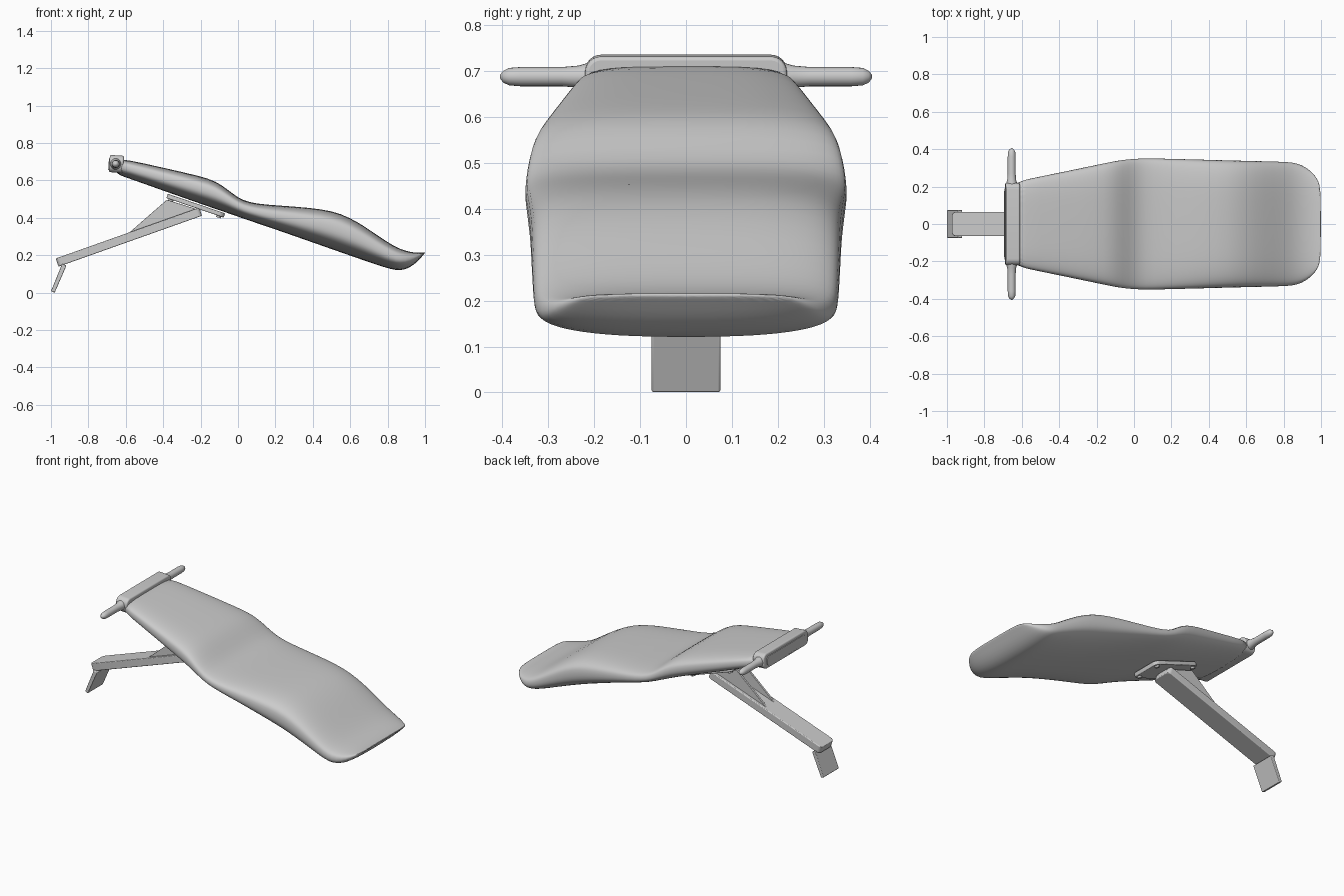
import bpy, bmesh, math
from mathutils import Vector, Matrix

cube = bpy.data.objects.get("Cube")
if cube:
    bpy.data.objects.remove(cube, do_unlink=True)

GREY = (0.6, 0.6, 0.6, 1)
grey = bpy.data.materials.new("light grey")
grey.use_nodes = True
grey.diffuse_color = GREY
grey.node_tree.nodes["Principled BSDF"].inputs["Base Color"].default_value = GREY


def finish(bm, name, bevel=0, subsurf=0, segments=3, angle=35):
    bmesh.ops.recalc_face_normals(bm, faces=bm.faces)
    mesh = bpy.data.meshes.new(name)
    bm.to_mesh(mesh)
    bm.free()
    mesh.materials.append(grey)
    ob = bpy.data.objects.new(name, mesh)
    bpy.context.collection.objects.link(ob)
    if bevel:
        mod = ob.modifiers.new("Bevel", "BEVEL")
        mod.width, mod.segments, mod.limit_method = bevel, segments, "ANGLE"
    if subsurf:
        mod = ob.modifiers.new("Subdivision", "SUBSURF")
        mod.levels = mod.render_levels = subsurf
    bpy.ops.object.select_all(action="DESELECT")
    ob.select_set(True)
    bpy.context.view_layer.objects.active = ob
    bpy.ops.object.shade_smooth_by_angle(angle=math.radians(angle))
    return ob


def loft(bm, rings):
    loops = [[bm.verts.new(p) for p in ring] for ring in rings]
    n = len(loops[0])
    for a, b in zip(loops, loops[1:]):
        for i in range(n):
            j = (i + 1) % n
            bm.faces.new((a[i], a[j], b[j], b[i]))
    bm.faces.new(loops[0])
    bm.faces.new(loops[-1])


def prism(name, outline, y0, y1, bevel=0.004):
    """Side outline in x and z, drawn out across y."""
    bm = bmesh.new()
    loft(bm, [[(x, y, z) for x, z in outline] for y in (y0, y1)])
    return finish(bm, name, bevel)


def rounded_slab(name, outline_size, radius, depth, matrix, bevel):
    """Rounded rectangle in local x and y, extruded along local z."""
    w, h = outline_size
    ring = []
    for k, (sx, sy) in enumerate(((1, 1), (-1, 1), (-1, -1), (1, -1))):
        for s in range(7):
            a = math.pi / 2 * (k + s / 6)
            ring.append((sx * (w - radius) + radius * math.cos(a),
                         sy * (h - radius) + radius * math.sin(a)))
    bm = bmesh.new()
    loft(bm, [[matrix @ Vector((x, y, z)) for x, y in ring] for z in (-depth, depth)])
    return finish(bm, name, bevel)


def revolve_y(name, profile, centre, sides=20):
    """Round part along y; profile holds (y, radius)."""
    bm = bmesh.new()
    loft(bm, [[(centre[0] + r * math.cos(t), y, centre[1] + r * math.sin(t))
               for t in (2 * math.pi * i / sides for i in range(sides))] for y, r in profile])
    return finish(bm, name, angle=50)


# Padded body: x, top, bottom, half width
SECTIONS = [
    (-0.66, .715, .635, .215), (-0.6, .713, .617, .235), (-0.4, .668, .545, .275),
    (-0.2, .623, .475, .317), (-0.12, .597, .447, .334), (-0.06, .555, .427, .344),
    (0, .507, .406, .35), (.06, .482, .385, .352), (.15, .47, .355, .351),
    (.3, .461, .303, .347), (.45, .447, .25, .343), (.55, .424, .215, .34),
    (.65, .373, .18, .338), (.75, .303, .146, .335), (.82, .257, .124, .333),
    (.87, .232, .117, .327), (.92, .217, .133, .305), (.96, .213, .166, .27),
    (.985, .214, .195, .235), (1.0, .217, .21, .19)]


def section(x, top, bottom, half, sides=32):
    mid, ring = top * 0.52 + bottom * 0.48, []
    for i in range(sides):
        a = 2 * math.pi * i / sides
        c, s = math.cos(a), math.sin(a)
        power = 0.55 if s > 0 else 0.8
        y = half * math.copysign(abs(c) ** power, c)
        reach = top - mid if s > 0 else mid - bottom
        ring.append((x, y, mid + reach * math.copysign(abs(s) ** power, s)))
    return ring


bm = bmesh.new()
loft(bm, [section(*s) for s in SECTIONS])
finish(bm, "padded_body", subsurf=1, angle=60)

# Head cap with a recessed-looking back panel
tilt = Matrix.Rotation(math.radians(4), 4, "Y")
facing = Matrix(((0, 0, 1, 0), (1, 0, 0, 0), (0, 1, 0, 0), (0, 0, 0, 1)))
cap_at = Matrix.Translation((-0.65, 0, .688))
rounded_slab("head_cap", (.22, .046), .035, .038, cap_at @ tilt @ facing, .008)
panel_at = Matrix.Translation((-0.688, 0, .686))
rounded_slab("head_cap_panel", (.19, .03), .025, .004, panel_at @ tilt @ facing, .002)

# Tapered handles either side of the cap
GRIP = [(.17, .034), (.21, .031), (.235, .024), (.27, .021), (.36, .021), (.385, .019),
        (.398, .013), (.405, .004)]
for side, s in (("left", 1), ("right", -1)):
    revolve_y(side + "_handle", [(s * y, r) for y, r in GRIP], (-0.654, .688))

# Mounting plate with bolts beneath the body
slope = Matrix.Rotation(math.atan(.342), 4, "Y")
plate_at = Matrix.Translation((-0.226, 0, .465)) @ slope
rounded_slab("mounting_plate", (.162, .1), .03, .012, plate_at, .004)
for sx in (-1, 1):
    for sy in (-1, 1):
        at = plate_at @ Matrix.Translation((sx * .135, sy * .075, -.014))
        rounded_slab("mounting_bolt", (.013, .013), .0129, .008, at, .002)

# Support leg, with a rounded lower end seen from above
start, end = Vector((-0.967, 0, .161)), Vector((-0.2, 0, .433))
along = (end - start).normalized()
lean = Matrix.Rotation(-math.atan2(along.z, along.x), 4, "Y")
leg_at = Matrix.Translation((start + end) / 2) @ lean
rounded_slab("support_leg", ((end - start).length / 2, .065), .022, .023, leg_at, .004)

# Gusset webs bracing the leg
for side, s in (("left", 1), ("right", -1)):
    prism(side + "_gusset", [(-0.6, .305), (-0.38, .497), (-0.2, .44), (-0.24, .42)],
          s * .032, s * .046, .002)

# Foot
prism("foot", [(-1.0, .008), (-0.98, 0), (-0.917, .145), (-0.94, .155)], -.075, .075)
